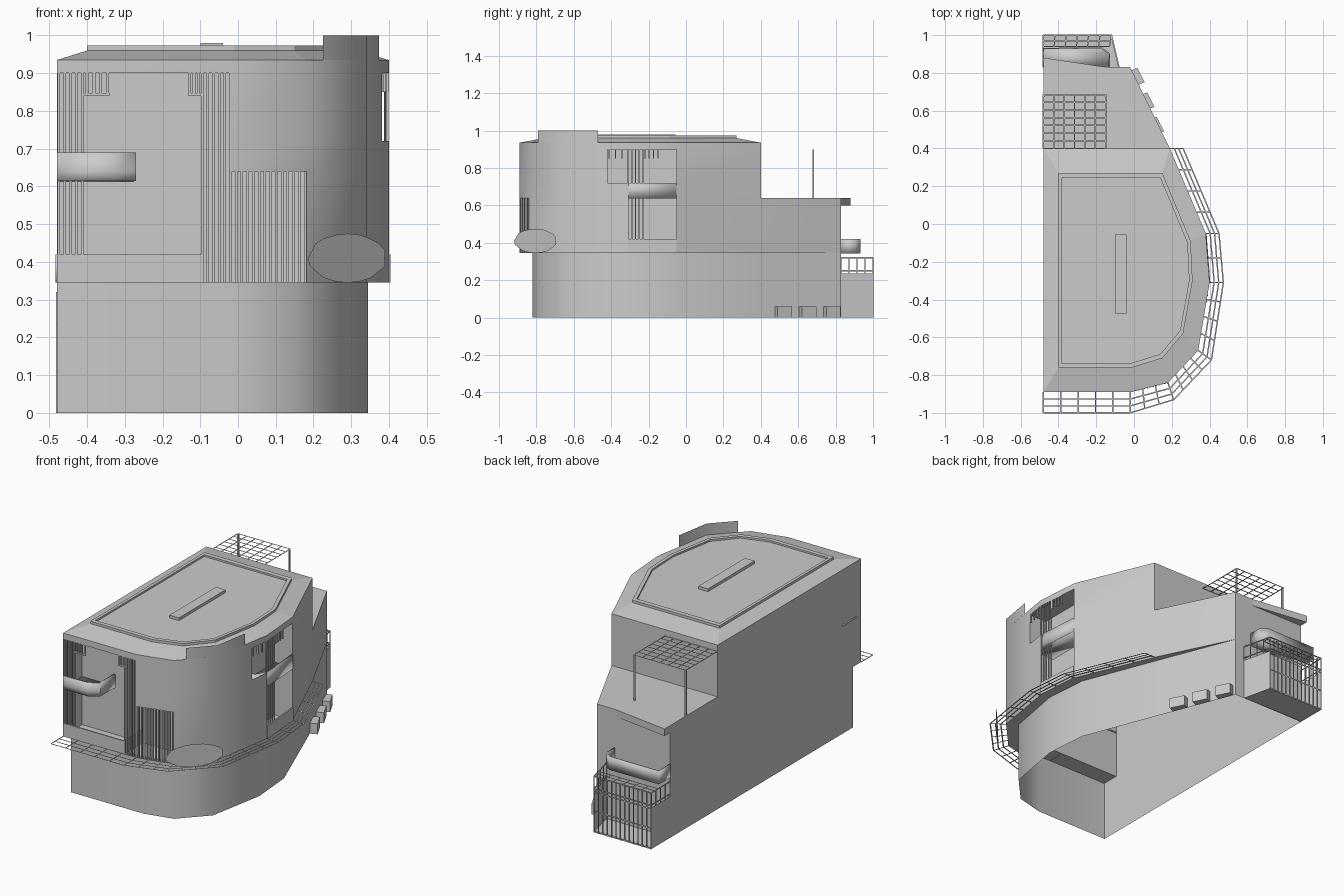
import bpy, bmesh, math
from mathutils import Vector as V

if "Cube" in bpy.data.objects:
    bpy.data.objects.remove(bpy.data.objects["Cube"])

SLAB, TOP = 0.345, 0.935
LEVELS = [0.345, 0.64, 0.72, 0.9, 0.935]
# Plan outlines: upper block, base, outer terrace edge, roof deck
MAIN = [(-.48, -.89), (-.02, -.89), (.18, -.84), (.34, -.67), (.40, -.31), (.38, -.05), (.19, .40), (-.02, .83)]
BASE = [(-.48, -.82), (-.02, -.82), (.145, -.78), (.285, -.63), (.345, -.30), (.325, -.05), (.15, .40), (-.02, .83)]
EDGE = [(-.48, -1), (-.02, -1), (.21, -.93), (.41, -.72), (.473, -.31), (.45, -.05), (.26, .40)]
DECK = [(-.40, -.76), (-.01, -.76), (.15, -.71), (.26, -.58), (.31, -.30), (.30, -.09), (.15, .27), (-.40, .27)]


def make(name, faces, smooth=False, thick=0):
    bm = bmesh.new()
    for f in faces:
        bm.faces.new([bm.verts.new(p) for p in f])
    bmesh.ops.remove_doubles(bm, verts=bm.verts, dist=1e-4)
    bmesh.ops.recalc_face_normals(bm, faces=bm.faces)
    me = bpy.data.meshes.new(name)
    bm.to_mesh(me)
    bm.free()
    ob = bpy.data.objects.new(name, me)
    bpy.context.collection.objects.link(ob)
    if thick:
        m = ob.modifiers.new("thickness", 'SOLIDIFY')
        m.thickness, m.offset = thick, 0
    if smooth:
        bpy.ops.object.select_all(action='DESELECT')
        bpy.context.view_layer.objects.active = ob
        ob.select_set(True)
        bpy.ops.object.shade_smooth_by_angle(angle=math.radians(40))
    return ob


def flat(pts, z):
    return [[(x, y, z) for x, y in pts]]


def wall(path, z0, z1):
    zs = [z0] + [z for z in LEVELS if z0 < z < z1] + [z1]
    return [[(*p, a), (*q, a), (*q, b), (*p, b)]
            for p, q in zip(path, path[1:]) for a, b in zip(zs, zs[1:])]


def prism(pts, z0, z1):
    return wall(pts + pts[:1], z0, z1) + flat(pts, z0) + flat(pts, z1)


def rect(x0, x1, y0, y1):
    return [(x0, y0), (x1, y0), (x1, y1), (x0, y1)]


def lerp(p, q, t):
    return tuple(a + (b - a) * t for a, b in zip(p, q))


def ribbon(p, q, w=.007):
    # flat horizontal strip
    p, q = V(p), V(q)
    s = (q - p).cross(V((0, 0, 1))).normalized() * w / 2
    return [[p - s, q - s, q + s, p + s]]


def slats(p, q, n, z0, z1, w=.007):
    # row of upright bars between two plan points
    out = []
    for i in range(n):
        x, y = lerp(p, q, i / (n - 1))
        out += prism(rect(x - w / 2, x + w / 2, y - w / 2, y + w / 2), z0, z1)
    return out


def grille(a0, a1, b0, b1, rows, cols, z, skip=0):
    # flat grid between the edge a0-a1 and the edge b0-b1
    out = []
    for r in range(skip, rows + 1):
        t = r / rows
        out += ribbon((*lerp(a0, b0, t), z), (*lerp(a1, b1, t), z))
    for c in range(cols + 1):
        t = c / cols
        out += ribbon((*lerp(a0, a1, t), z), (*lerp(b0, b1, t), z))
    return out


# Base storey: open shell with overhanging soffit
make("base_wall", wall(BASE, 0, SLAB), True)
make("overhang_soffit", [[(*BASE[i], SLAB), (*BASE[i + 1], SLAB), (*MAIN[i + 1], SLAB), (*MAIN[i], SLAB)]
                         for i in range(7)])

# Long side wall
side = [(-.89, SLAB), (-.89, TOP), (.40, TOP), (.40, .64), (.83, .64), (.83, 0), (-.82, 0), (-.82, SLAB)]
make("side_wall", [[(-.48, y, z) for y, z in side]])

# Curved facade with the front and corner openings left free
A = (.382, -.42)
M4L = (.398, -.32)
facade = wall(MAIN[0:2], .9, TOP) + wall(MAIN[1:3], .64, TOP) + wall([MAIN[2], MAIN[3], A], SLAB, TOP)
facade += wall([A, MAIN[4]], SLAB, .72) + wall([A, MAIN[4], MAIN[5]], .9, TOP)
facade += wall([MAIN[5], MAIN[6]], SLAB, TOP) + wall([MAIN[6], MAIN[7]], SLAB, .64)
make("facade", facade, True)
make("upper_back_wall", wall([MAIN[6], (-.48, .40)], .64, TOP))

# Front loggia
D = -.72
make("front_loggia", wall([(-.48, D), (-.02, D)], SLAB, .9) + wall([(-.02, D), (.18, D), (.18, -.84)], SLAB, .64)
     + wall([(-.02, D), (-.02, -.89)], .64, .9)
     + flat(rect(-.48, -.02, -.89, D), .9) + flat([(-.02, D), (-.02, -.89), (.18, -.84), (.18, D)], .64)
     + flat([(-.48, D), (-.48, -.89), (-.02, -.89), (.18, -.84), (.18, D)], SLAB + .002))
tray = [(-.48, -.885), (-.33, -.885), (-.275, -.85), (-.275, D)]
make("front_balcony", wall(tray, .615, .69) + flat(tray + [(-.48, D)], .617), True, .01)
make("front_parapet", wall([(-.48, -.885), (-.10, -.885), (-.10, D)], SLAB, .42), False, .01)
make("front_slats", slats((-.475, -.885), (-.413, -.885), 5, .42, .9)
     + slats((-.40, -.885), (-.345, -.885), 4, .84, .9)
     + slats((-.128, -.885), (-.105, -.885), 3, .84, .9)
     + slats((-.095, -.885), (-.02, -.885), 6, SLAB, .9)
     + slats((-.005, -.885), (.178, -.84), 13, SLAB, .64)
     + prism(rect(-.41, -.34, -.888, -.882), .84, .847) + prism(rect(-.13, -.095, -.888, -.882), .84, .847))

# Side loggia
R = .27
make("side_loggia", wall([A, (R, -.42), (R, -.05), MAIN[5]], SLAB, .9)
     + flat([A, MAIN[4], MAIN[5], (R, -.05), (R, -.42)], .9)
     + flat([A, MAIN[4], MAIN[5], (R, -.05), (R, -.42)], SLAB + .002))
tray = [(R, -.36), (.36, -.36), (.394, -.29), (.377, -.05)]
make("side_balcony", wall(tray, .64, .72) + flat(tray + [(R, -.05)], .642), True, .01)
make("side_parapet", wall([MAIN[4], MAIN[5]], SLAB, .42), False, .008)
make("side_slats", slats((.395, -.31), (.390, -.23), 5, SLAB, .9) + slats((.383, -.41), (.396, -.31), 4, .85, .9)
     + slats((.390, -.22), (.385, -.15), 4, .85, .9))

# Roof: sloped rim, raised curb, sunk deck, skylight
rim = MAIN[:7] + [(-.48, .40)]
c = (-.06, -.27)
inner = [lerp(p, c, .05) for p in DECK]
roof = []
for (P, za), (Q, zb) in [((rim, TOP), (DECK, .96)), ((DECK, .96), (DECK, .974)),
                         ((DECK, .974), (inner, .974)), ((inner, .974), (inner, .964))]:
    for i in range(8):
        j = (i + 1) % 8
        roof.append([(*P[i], za), (*P[j], za), (*Q[j], zb), (*Q[i], zb)])
make("roof", roof + flat(inner, .964))
make("skylight", prism(rect(-.10, -.04, -.475, -.055), .964, .98))
make("raised_parapet", wall([(.225, -.792), MAIN[3], (.374, -.47)], TOP, 1.0), True)

# Lower rear block, canopy and rear balcony
make("rear_roof", flat([(-.48, .40), MAIN[6], MAIN[7], (-.48, .83)], .64))
make("rear_wall", wall([(-.02, .83), (-.48, .83)], 0, .64))
make("rear_canopy", prism([(-.48, .83), (-.14, .83), (-.48, .88)], .6, .64))
tray = [(-.13, .83), (-.13, .90), (-.17, .93), (-.48, .93), (-.48, .83)]
make("rear_balcony", wall(tray, SLAB, .42) + flat(tray, SLAB + .003), True, .008)

# Rear terrace with barred front and railing
T = [(-.08, .83), (-.12, 1.0), (-.48, 1.0), (-.48, .83)]
make("terrace", wall(T[:2], 0, .235) + wall(T[2:], 0, .235) + flat(T, .003))
rail = slats(T[1], T[2], 14, 0, .32, .005) + slats(T[0], T[1], 5, .235, .32, .005) + slats(T[2], T[3], 5, .235, .32, .005)
for z in (.25, .32):
    for p, q in zip(T, T[1:]):
        rail += ribbon((*p, z), (*q, z), .008) + wall([p, q], z - .004, z + .004)
for z in (.004, .12, .231):
    rail += wall(T[1:3], z - .004, z + .004)
rail += grille((-.48, .94), (-.13, .94), (-.48, 1), (-.12, 1), 2, 6, .322)
make("terrace_railing", rail)

# Walkway grille round the curved facade
walk = []
for i, n in enumerate([5, 3, 4, 4, 2, 4]):
    walk += grille(MAIN[i], MAIN[i + 1], EDGE[i], EDGE[i + 1], 3, n, SLAB, 1)
make("walkway_grille", walk)

# Pergola on the lower roof
make("pergola", grille((-.48, .40), (-.15, .40), (-.48, .685), (-.15, .685), 7, 6, .9)
     + slats((-.475, .68), (-.152, .68), 2, .64, .9, .008))

# Cellar window boxes along the base
boxes = []
p0, p1 = V(BASE[6]), V(BASE[7])
d = (p1 - p0).normalized()
n = V((d.y, -d.x))
for y in (.475, .605, .735):
    a = p0 + d * ((y - .40) / d.y)
    b = a + d * .085
    boxes += prism([tuple(v) for v in (a, a + n * .042, b + n * .034, b)], 0, .06)
make("window_boxes", boxes)

# Thin upright shrub shape at the corner
shrub = []
for i in range(20):
    t = 2 * math.pi * i / 20
    u = .5 + .5 * math.cos(t) * (1 - .06 * (i % 3 == 0))
    x, y = lerp((.185, -.92), (.395, -.69), u)
    shrub.append((x, y, .41 + .065 * math.sin(t)))
make("shrub", [shrub])
